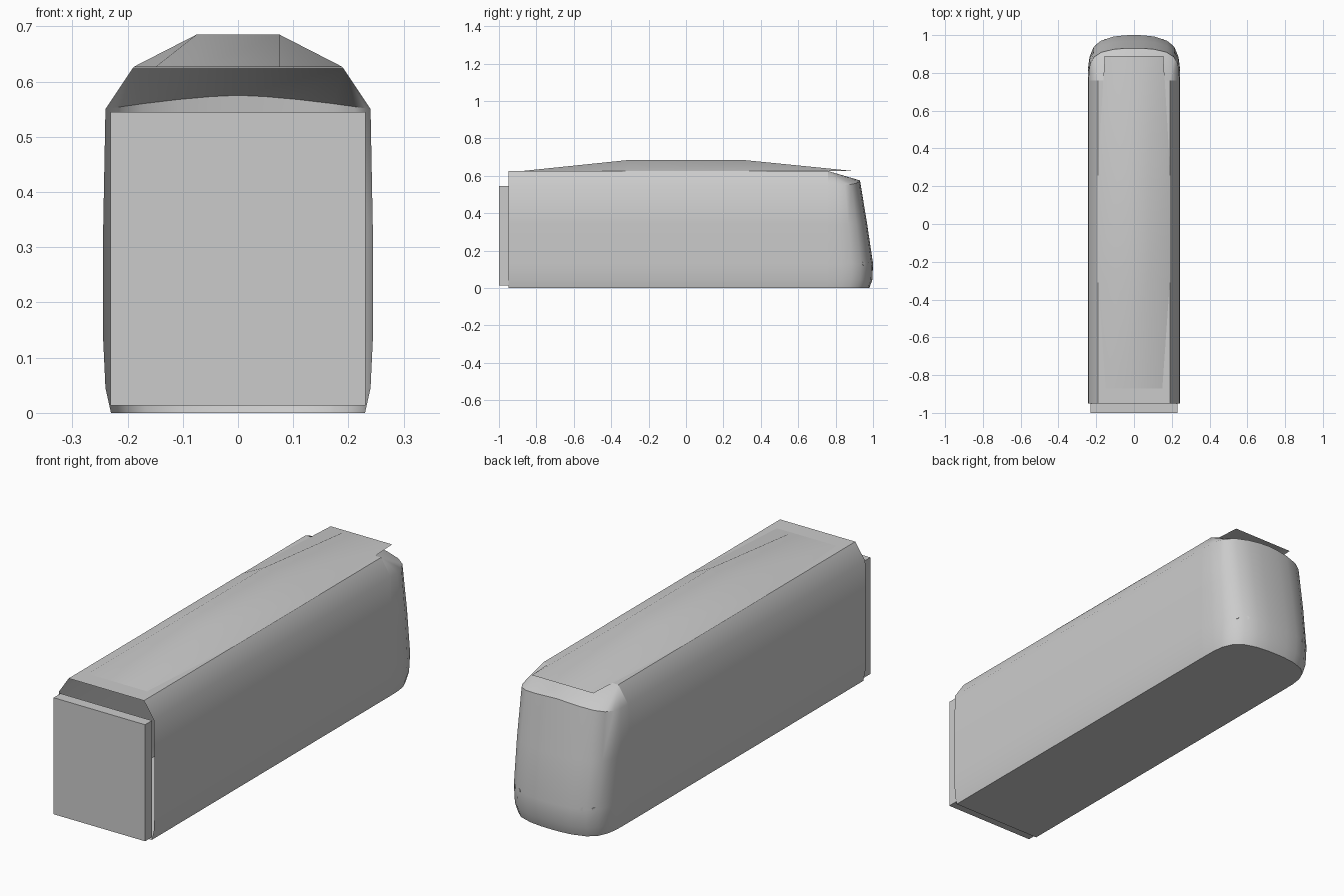
import bpy, bmesh, math
from mathutils import Vector

cube = bpy.data.objects.get("Cube")
if cube:
    bpy.data.objects.remove(cube)

grey = bpy.data.materials.new("plain_grey")
grey.use_nodes = True
grey.diffuse_color = (0.6, 0.6, 0.6, 1)
grey.node_tree.nodes["Principled BSDF"].inputs["Base Color"].default_value = (0.6, 0.6, 0.6, 1)


def finish(name, bm, smooth=True):
    bmesh.ops.remove_doubles(bm, verts=bm.verts, dist=0.0005)
    mesh = bpy.data.meshes.new(name)
    bm.to_mesh(mesh)
    bm.free()
    mesh.materials.append(grey)
    obj = bpy.data.objects.new(name, mesh)
    bpy.context.collection.objects.link(obj)
    if smooth:
        bpy.ops.object.select_all(action='DESELECT')
        obj.select_set(True)
        bpy.context.view_layer.objects.active = obj
        bpy.ops.object.shade_smooth_by_angle(angle=math.radians(40))
    return obj


def loft(bm, rows):
    """Join equal-length rows of points with quads."""
    rows = [[bm.verts.new(p) for p in row] for row in rows]
    for a, b in zip(rows, rows[1:]):
        for i in range(len(a) - 1):
            bm.faces.new((a[i], a[i + 1], b[i + 1], b[i]))
    return rows


FRONT, JOIN = -0.95, 0.76
# Half section of the side walls: (half width, z, nose length factor)
WALL = [(0.23, 0, 0.92), (0.24, 0.045, 0.985), (0.244, 0.13, 1.0),
        (0.244, 0.34, 0.87), (0.24, 0.55, 0.71)]
ROOF_X, ROOF_Z = 0.19, 0.625

# Body shell, open behind the gangway
half = [(x, z) for x, z, k in WALL] + [(ROOF_X, ROOF_Z)]
loop = half + [(-x, z) for x, z in reversed(half)]
loop.append(loop[0])
bm = bmesh.new()
loft(bm, [[(x, y, z) for x, z in loop] for y in (JOIN, FRONT)])
bmesh.ops.recalc_face_normals(bm, faces=bm.faces)
finish("body_shell", bm)

# Rounded nose: plan outline as (width fraction, y past the join)
PLAN = [(1, 0), (0.995, 0.07), (0.965, 0.125), (0.88, 0.175),
        (0.72, 0.21), (0.45, 0.232), (0.2, 0.239)]
plan = PLAN + [(0, 0.24)] + [(-x, y) for x, y in reversed(PLAN)]
bm = bmesh.new()
rows = []
for i, (w, z, k) in enumerate(WALL):
    top = i == len(WALL) - 1
    rows.append([(w * x, JOIN + y * k, z + (0.025 * (1 - abs(x) ** 1.5) if top else 0))
                 for x, y in plan])
rings = loft(bm, rows)
bm.faces.new(rings[0])
# Sloping nose cap with a triangular facet at each corner
edge = rings[-1]
right = bm.verts.new((ROOF_X, JOIN, ROOF_Z))
left = bm.verts.new((-ROOF_X, JOIN, ROOF_Z))
mid = len(edge) // 2
for i in range(len(edge) - 1):
    bm.faces.new((edge[i], edge[i + 1], right if i < mid else left))
bm.faces.new((right, edge[mid], left))
bmesh.ops.recalc_face_normals(bm, faces=bm.faces)
finish("nose", bm)

# Gangway box on the flat end
bm = bmesh.new()
bmesh.ops.create_cube(bm, size=1)
for v in bm.verts:
    v.co = (v.co.x * 0.462, -0.975 + v.co.y * 0.05, 0.279 + v.co.z * 0.532)
finish("gangway", bm, smooth=False)

# Raised roof fairing, an open sheet overhanging the nose
bm = bmesh.new()
loft(bm, [[(-w, y, ROOF_Z + 0.001), (-0.075, y, z), (0.075, y, z), (w, y, ROOF_Z + 0.001)]
          for y, w, z in ((-0.87, 0.15, 0.626), (-0.3, ROOF_X, 0.685),
                          (0.3, ROOF_X, 0.685), (0.89, 0.155, 0.626))])
for f in bm.faces:
    f.normal_update()
    if f.normal.z < 0:
        f.normal_flip()
finish("roof_fairing", bm)

# Small lamps low on the nose
for side, label in ((1, "left"), (-1, "right")):
    bm = bmesh.new()
    for x, y, turn in ((0.115, 0.988, 20), (0.16, 0.974, 30), (0.2, 0.949, 45)):
        a = math.radians(turn)
        normal = Vector((side * math.sin(a), math.cos(a), 0))
        made = bmesh.ops.create_cone(bm, cap_ends=True, segments=12,
                                     radius1=0.009, radius2=0.009, depth=0.008)
        rot = normal.to_track_quat('Z', 'Y')
        for v in made["verts"]:
            v.co = rot @ v.co + Vector((side * x, y, 0.13)) - normal * 0.003
    finish("lamps_" + label, bm)
